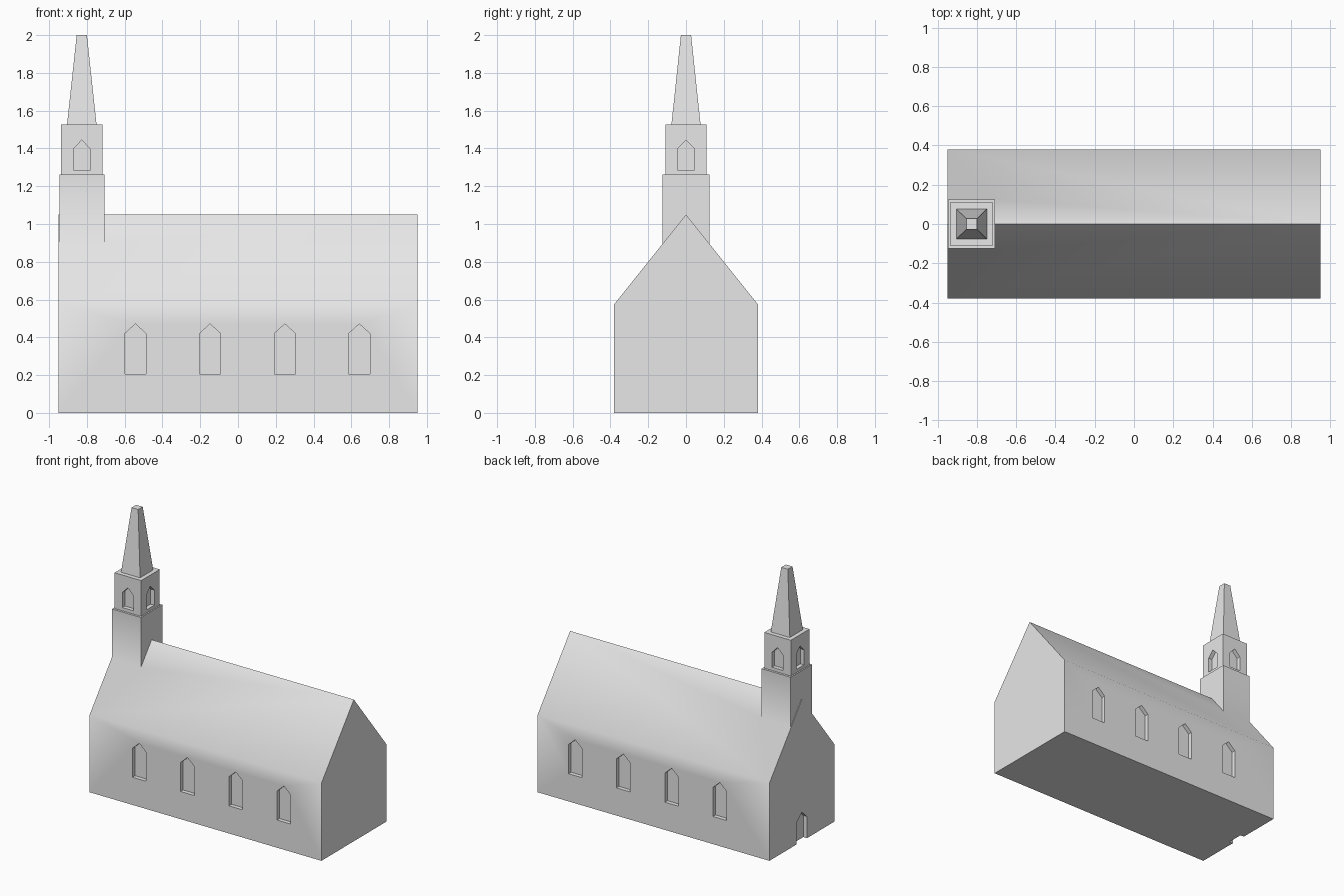
import bpy, bmesh, math
from mathutils import Matrix, Vector

if "Cube" in bpy.data.objects:
    bpy.data.objects.remove(bpy.data.objects["Cube"])

stone = bpy.data.materials.new("pale_stone")
stone.diffuse_color = (0.8, 0.8, 0.8, 1)
stone.use_nodes = True
stone.node_tree.nodes["Principled BSDF"].inputs["Base Color"].default_value = stone.diffuse_color

TOWER_X = -0.827
RECESS = 0.03


def make_object(name, rings, matrix=Matrix()):
    """Loft a closed solid through rings of points."""
    bm = bmesh.new()
    loops = [[bm.verts.new(matrix @ Vector(p)) for p in ring] for ring in rings]
    n = len(loops[0])
    for a, b in zip(loops, loops[1:]):
        for i in range(n):
            j = (i + 1) % n
            bm.faces.new((a[i], a[j], b[j], b[i]))
    bm.faces.new(loops[0][::-1])
    bm.faces.new(loops[-1])
    bmesh.ops.recalc_face_normals(bm, faces=bm.faces)
    mesh = bpy.data.meshes.new(name)
    bm.to_mesh(mesh)
    bm.free()
    mesh.materials.append(stone)
    obj = bpy.data.objects.new(name, mesh)
    bpy.context.collection.objects.link(obj)
    return obj


def combine(target, other, operation):
    """Apply a boolean and discard the helper."""
    mod = target.modifiers.new("bool", 'BOOLEAN')
    mod.operation = operation
    mod.solver = 'EXACT'
    mod.object = other
    bpy.context.view_layer.objects.active = target
    bpy.ops.object.modifier_apply(modifier=mod.name)
    bpy.data.objects.remove(other)


def pointed_recess(target, location, angle, half, bottom, shoulder, apex):
    """Cut a pointed opening into a wall; angle 0 is a wall facing -y."""
    outline = [(-half, bottom), (half, bottom), (half, shoulder),
               (0, apex), (-half, shoulder)]
    rings = [[(x, y, z) for x, z in outline] for y in (-0.05, RECESS)]
    matrix = Matrix.Translation(location) @ Matrix.Rotation(angle, 4, 'Z')
    combine(target, make_object("cutter", rings, matrix), 'DIFFERENCE')


# Nave: gabled profile along x
gable = [(-0.38, 0), (0.38, 0), (0.38, 0.575), (0, 1.05), (-0.38, 0.575)]
church = make_object("church", [[(x, y, z) for y, z in gable] for x in (-0.95, 0.95)])

# Tower, stepped belfry and blunt spire
sections = [(0.119, 0.125, 0.6), (0.119, 0.125, 1.262), (0.109, 0.109, 1.262),
            (0.109, 0.109, 1.527), (0.078, 0.077, 1.527), (0.027, 0.027, 2.0)]
tower = make_object("tower", [
    [(TOWER_X + sx * hx, sy * hy, z) for sx, sy in ((-1, -1), (1, -1), (1, 1), (-1, 1))]
    for hx, hy, z in sections])
combine(church, tower, 'UNION')

# Nave windows on both long walls
for x in (-0.543, -0.148, 0.248, 0.642):
    for side, angle in ((-1, 0), (1, math.pi)):
        pointed_recess(church, (x, side * 0.38, 0), angle, 0.056, 0.205, 0.42, 0.471)

# Belfry windows on all four faces
for k in range(4):
    angle = k * math.pi / 2
    wall = Matrix.Rotation(angle, 3, 'Z') @ Vector((0, -0.109, 0))
    pointed_recess(church, wall + Vector((TOWER_X, 0, 0)), angle, 0.045, 1.286, 1.397, 1.444)

# Door in the tower end
pointed_recess(church, (-0.95, 0, 0), -math.pi / 2, 0.06, -0.05, 0.16, 0.215)

# Soft blend at the eaves and tower foot, crisp edges elsewhere
bpy.ops.object.select_all(action='DESELECT')
church.select_set(True)
bpy.context.view_layer.objects.active = church
bpy.ops.object.shade_smooth_by_angle(angle=math.radians(40))
